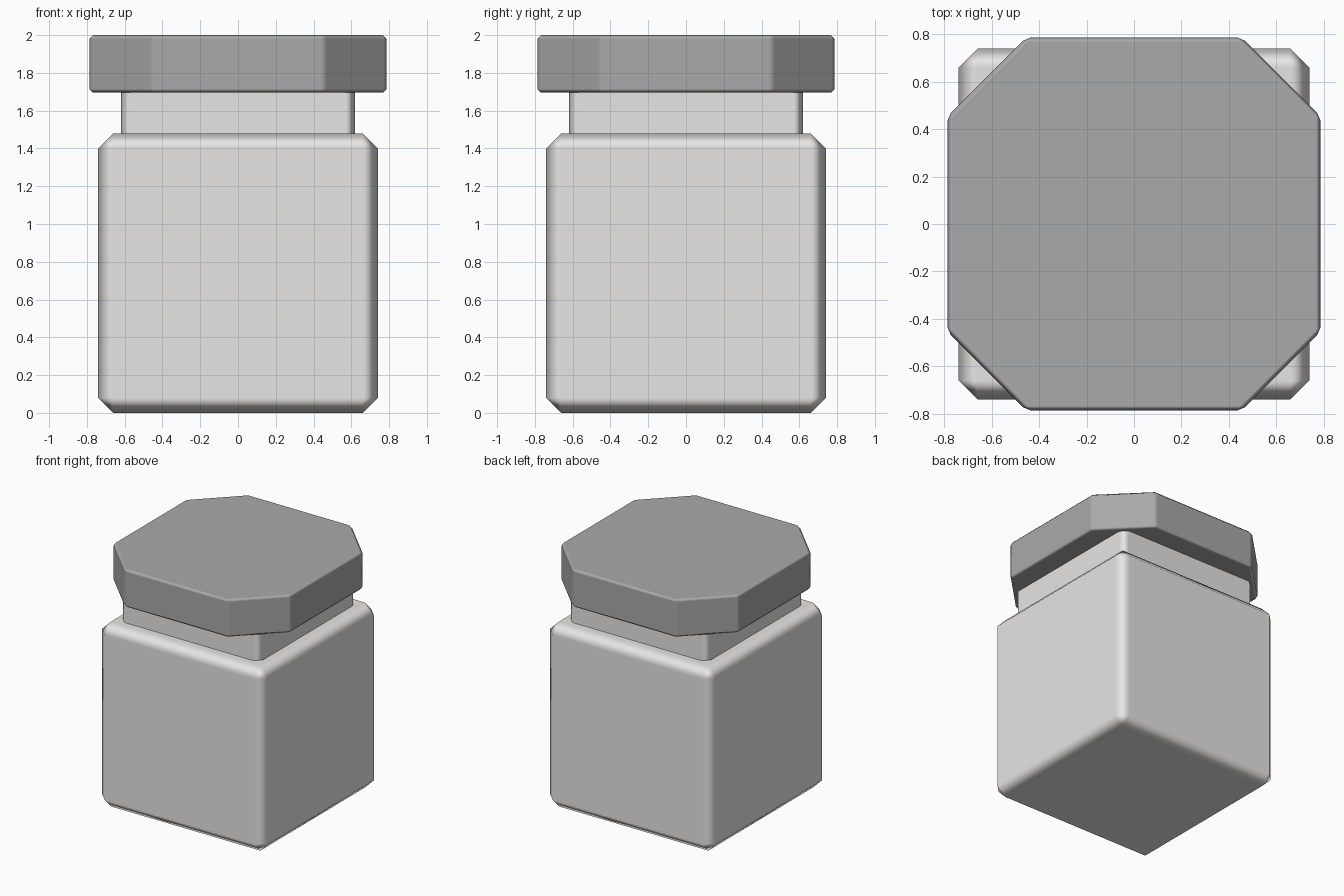
import bpy, bmesh

if "Cube" in bpy.data.objects:
    bpy.data.objects.remove(bpy.data.objects["Cube"])


def material(name, rgb):
    m = bpy.data.materials.new(name)
    m.diffuse_color = (*rgb, 1.0)
    m.use_nodes = True
    m.node_tree.nodes["Principled BSDF"].inputs["Base Color"].default_value = m.diffuse_color
    return m


def prism(name, outline, z0, z1, bevel, mat):
    """Extrude an outline from z0 to z1 and chamfer its edges with soft shading."""
    bm = bmesh.new()
    face = bm.faces.new([bm.verts.new((x, y, z0)) for x, y in outline])
    ext = bmesh.ops.extrude_face_region(bm, geom=[face], use_keep_orig=True)
    top = [v for v in ext["geom"] if isinstance(v, bmesh.types.BMVert)]
    bmesh.ops.translate(bm, verts=top, vec=(0, 0, z1 - z0))
    bmesh.ops.recalc_face_normals(bm, faces=bm.faces[:])
    for f in bm.faces:
        f.smooth = True
    me = bpy.data.meshes.new(name)
    bm.to_mesh(me)
    bm.free()
    me.materials.append(mat)
    ob = bpy.data.objects.new(name, me)
    bpy.context.collection.objects.link(ob)
    mod = ob.modifiers.new("chamfer", 'BEVEL')
    mod.width = bevel
    mod.segments = 1
    mod.limit_method = 'ANGLE'
    mod.angle_limit = 0.5
    mod.harden_normals = True
    return ob


def square(h):
    return [(-h, -h), (h, -h), (h, h), (-h, h)]


def cut_square(h, c):
    return [(-c, -h), (c, -h), (h, -c), (h, c), (c, h), (-c, h), (-h, c), (-h, -c)]


light = material("pale grey", (0.80, 0.79, 0.78))
dark = material("mid grey", (0.40, 0.40, 0.40))

# Jar body, neck and eight-sided lid
prism("jar_body", square(0.74), 0.0, 1.48, 0.08, light)
prism("jar_neck", square(0.62), 1.40, 1.78, 0.05, light)
prism("jar_lid", cut_square(0.787, 0.455), 1.695, 2.0, 0.02, dark)
